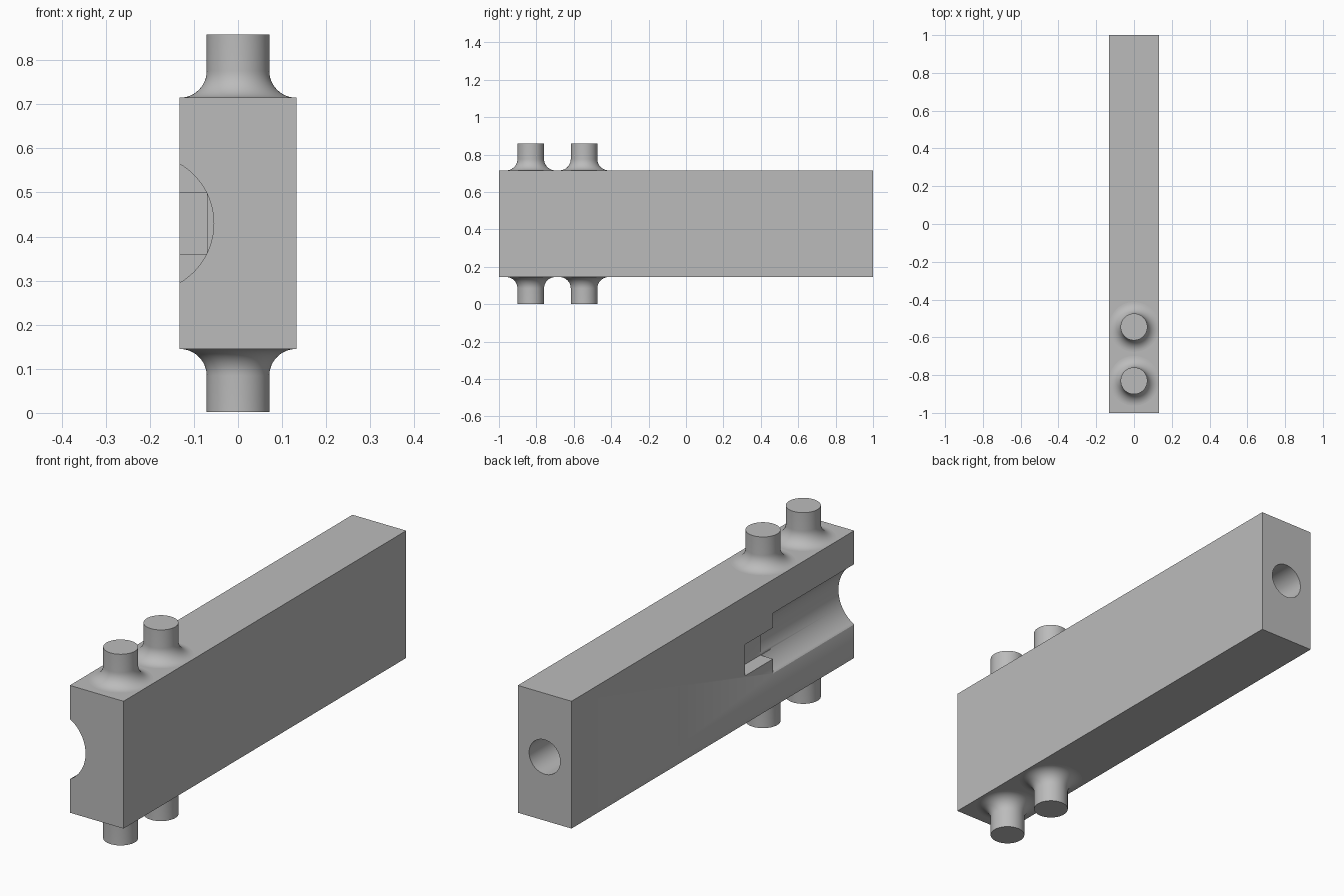
import bpy, bmesh, math
from mathutils import Matrix, Vector

if "Cube" in bpy.data.objects:
    bpy.data.objects.remove(bpy.data.objects["Cube"], do_unlink=True)

grey = bpy.data.materials.new("plain_grey")
grey.use_nodes = True
colour = (0.5, 0.5, 0.5, 1)
grey.diffuse_color = colour
grey.node_tree.nodes["Principled BSDF"].inputs["Base Color"].default_value = colour

HALF_W, LOW, HIGH = 0.133, 0.145, 0.715
MID = (LOW + HIGH) / 2


def make(name, bm):
    bmesh.ops.recalc_face_normals(bm, faces=bm.faces)
    mesh = bpy.data.meshes.new(name)
    bm.to_mesh(mesh)
    bm.free()
    mesh.materials.append(grey)
    obj = bpy.data.objects.new(name, mesh)
    bpy.context.collection.objects.link(obj)
    return obj


def box(name, lo, hi):
    lo, hi = Vector(lo), Vector(hi)
    bm = bmesh.new()
    bmesh.ops.create_cube(bm, size=1, matrix=Matrix.Translation((lo + hi) / 2) @ Matrix.Diagonal((*(hi - lo), 1)))
    return make(name, bm)


def rod(name, x, radius, y0, y1):
    # cylinder lying along the length of the body
    bm = bmesh.new()
    place = Matrix.Translation((x, (y0 + y1) / 2, MID)) @ Matrix.Rotation(math.pi / 2, 4, "X")
    bmesh.ops.create_cone(bm, cap_ends=True, segments=96, radius1=radius, radius2=radius, depth=y1 - y0, matrix=place)
    return make(name, bm)


def smooth(obj):
    bpy.ops.object.select_all(action="DESELECT")
    obj.select_set(True)
    bpy.context.view_layer.objects.active = obj
    bpy.ops.object.shade_smooth_by_angle(angle=math.radians(30))


# Long body with a side groove, a square pocket and a round bore in the back
body = box("body", (-HALF_W, -1, LOW), (HALF_W, 1, HIGH))
cutters = [
    rod("groove_cutter", -0.211, 0.156, -1.1, -0.426),
    box("pocket_cutter", (-0.3, -0.5, 0.36), (-0.07, -0.227, 0.5)),
    rod("bore_cutter", 0, 0.077, 0.6, 1.1),
]
for cutter in cutters:
    mod = body.modifiers.new(cutter.name, "BOOLEAN")
    mod.operation = "DIFFERENCE"
    mod.solver = "EXACT"
    mod.object = cutter
bpy.context.view_layer.update()
cut_mesh = bpy.data.meshes.new_from_object(body.evaluated_get(bpy.context.evaluated_depsgraph_get()))
body.modifiers.clear()
body.data = cut_mesh
for cutter in cutters:
    bpy.data.objects.remove(cutter, do_unlink=True)
smooth(body)


# Round pegs with a flared foot, mirrored above and below
def peg(name, y, base, direction):
    radius, flare, height = 0.071, 0.061, 0.143
    profile = [(0, height), (radius, height)]
    for i in range(13):
        a = math.pi / 2 * i / 12
        profile.append((radius + flare * (1 - math.cos(a)), flare * (1 - math.sin(a))))
    bm = bmesh.new()
    verts = [bm.verts.new((r, y, base + direction * h)) for r, h in profile]
    edges = [bm.edges.new(pair) for pair in zip(verts, verts[1:])]
    bmesh.ops.spin(bm, geom=verts + edges, cent=(0, y, 0), axis=(0, 0, 1), angle=math.tau, steps=64)
    bmesh.ops.remove_doubles(bm, verts=bm.verts, dist=0.0001)
    rim = [e for e in bm.edges if e.is_boundary]
    bmesh.ops.holes_fill(bm, edges=rim, sides=0)
    smooth(make(name, bm))


for label, y in (("front", -0.83), ("rear", -0.545)):
    peg(label + "_top_peg", y, HIGH, 1)
    peg(label + "_bottom_peg", y, LOW, -1)
